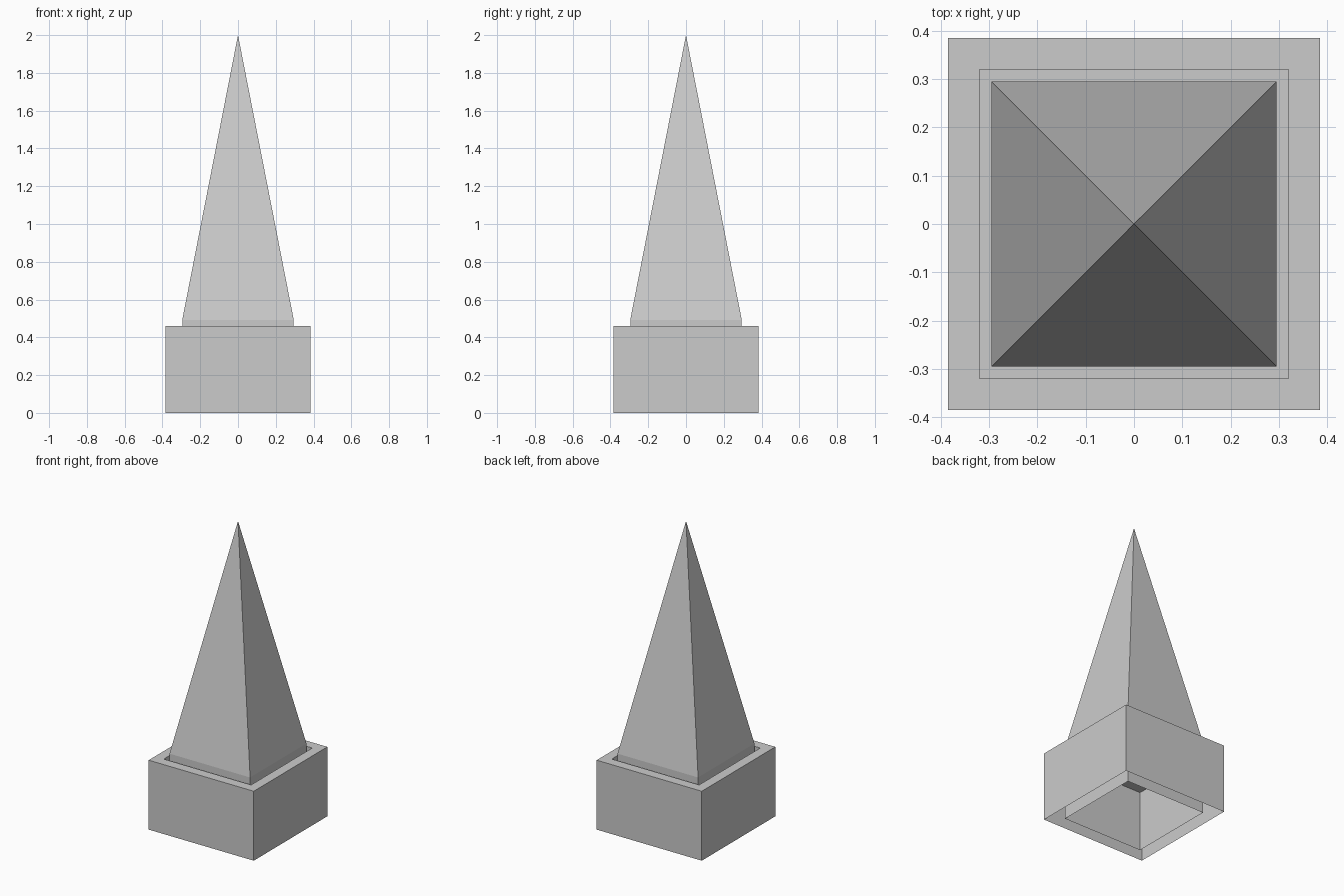
import bpy
import bmesh

cube = bpy.data.objects.get("Cube")
if cube:
    bpy.data.objects.remove(cube, do_unlink=True)

# Single stone colour
stone = bpy.data.materials.new("light grey stone")
stone.use_nodes = True
GREY = (0.6, 0.6, 0.6, 1)
stone.diffuse_color = GREY
stone.node_tree.nodes["Principled BSDF"].inputs["Base Color"].default_value = GREY


def square_loft(name, rings, apex=None):
    """Skin stacked squares given as (half width, height); end in a tip or a flat face."""
    bm = bmesh.new()
    corners = ((-1, -1), (1, -1), (1, 1), (-1, 1))
    loops = [[bm.verts.new((x * r, y * r, z)) for x, y in corners] for r, z in rings]
    for low, high in zip(loops, loops[1:]):
        for i in range(4):
            j = (i + 1) % 4
            bm.faces.new((low[i], low[j], high[j], high[i]))
    last = loops[-1]
    if apex is None:
        bm.faces.new(last)
    else:
        tip = bm.verts.new((0, 0, apex))
        for i in range(4):
            bm.faces.new((last[i], last[(i + 1) % 4], tip))
    mesh = bpy.data.meshes.new(name)
    bm.to_mesh(mesh)
    bm.free()
    mesh.materials.append(stone)
    obj = bpy.data.objects.new(name, mesh)
    bpy.context.collection.objects.link(obj)
    return obj


# Plinth: open underneath, with a rim around a shallow recessed floor
square_loft("plinth", [(0.385, 0), (0.385, 0.46), (0.32, 0.46), (0.32, 0.4)])

# Spire: open square shaft rising through the recess into a tall pyramid
square_loft("spire", [(0.295, 0), (0.295, 0.493)], apex=2)
